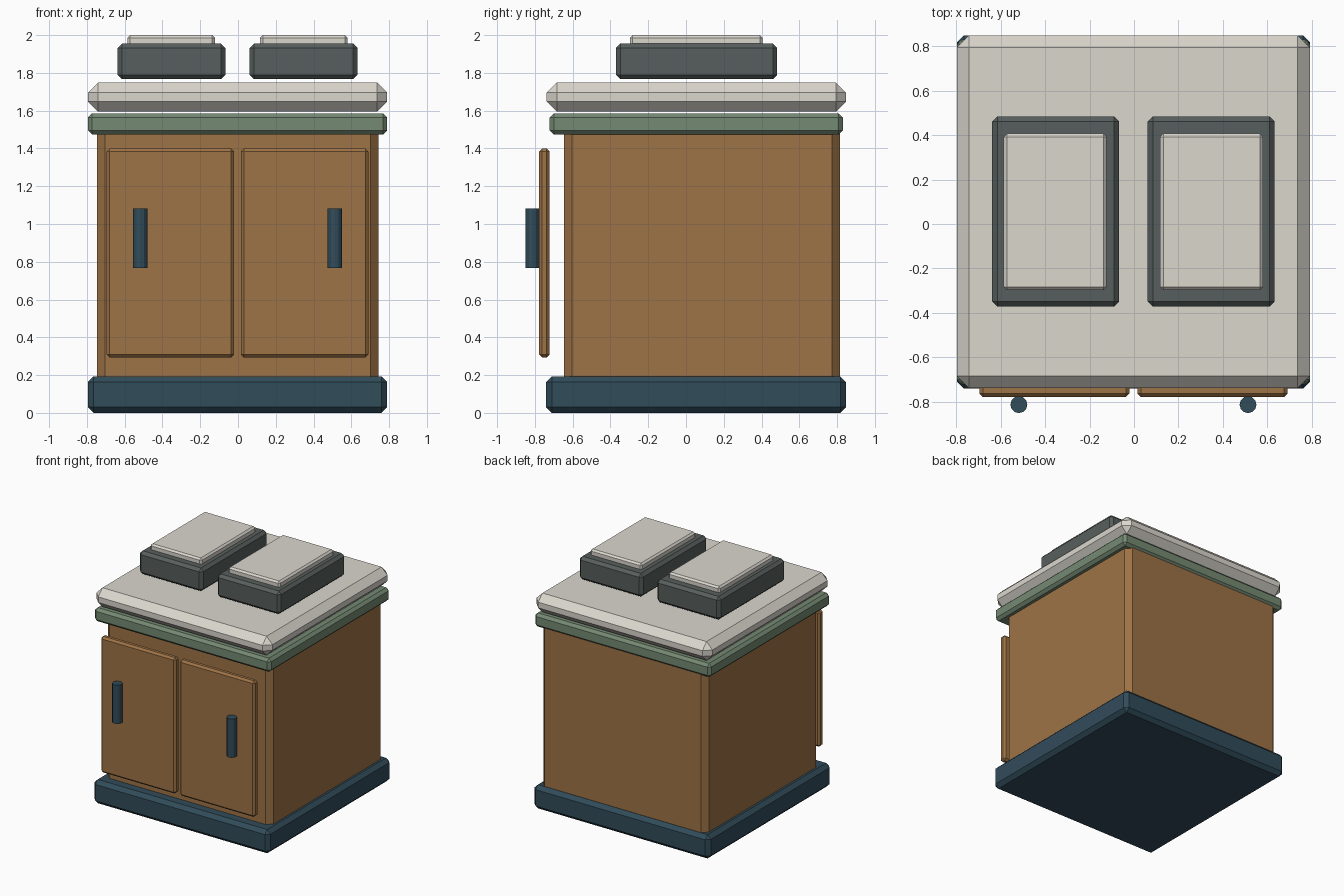
import bpy

if "Cube" in bpy.data.objects:
    bpy.data.objects.remove(bpy.data.objects["Cube"])


def material(name, rgb):
    """Flat material from 0-255 sRGB values, stored as linear."""
    m = bpy.data.materials.new(name)
    lin = [((c / 255 + 0.055) / 1.055) ** 2.4 for c in rgb]
    m.diffuse_color = (*lin, 1.0)
    m.use_nodes = True
    m.node_tree.nodes["Principled BSDF"].inputs["Base Color"].default_value = m.diffuse_color
    return m


WOOD = material("warm wood", (158, 115, 70))
NAVY = material("dark blue", (49, 76, 90))
GREEN = material("sage green", (117, 138, 115))
CREAM = material("cream", (219, 215, 206))
SLATE = material("slate grey", (87, 95, 93))


def box(name, x, y, z, bevel, mat):
    """Chamfered box spanning the given (min, max) ranges."""
    bpy.ops.mesh.primitive_cube_add(
        size=1, location=[(a + b) / 2 for a, b in (x, y, z)])
    ob = bpy.context.object
    ob.name = name
    ob.scale = [b - a for a, b in (x, y, z)]
    bpy.ops.object.transform_apply(location=False, rotation=False, scale=True)
    mod = ob.modifiers.new("chamfer", 'BEVEL')
    mod.width = bevel
    mod.segments = 1
    ob.data.materials.append(mat)
    return ob


# Cabinet body, plinth and worktop
box("plinth", (-0.795, 0.79), (-0.74, 0.847), (0, 0.193), 0.03, NAVY)
box("cabinet_body", (-0.747, 0.743), (-0.645, 0.815), (0.14, 1.53), 0.042, WOOD)
box("trim_band", (-0.795, 0.79), (-0.722, 0.83), (1.474, 1.585), 0.022, GREEN)
box("worktop", (-0.795, 0.79), (-0.738, 0.848), (1.595, 1.749), 0.054, CREAM)

# Left and right doors, handles, and raised blocks with pads
for side, s in (("left", -1), ("right", 1)):
    def span(a, b):
        return tuple(sorted((s * a - 0.0025, s * b - 0.0025)))

    box(side + "_door", span(0.018, 0.693), (-0.778, -0.722), (0.293, 1.4),
        0.016, WOOD)
    box(side + "_block", span(0.064, 0.635), (-0.371, 0.483), (1.767, 1.955),
        0.023, SLATE)
    box(side + "_pad", span(0.12, 0.583), (-0.297, 0.406), (1.94, 2.0),
        0.014, CREAM)
    bpy.ops.mesh.primitive_cylinder_add(
        vertices=12, radius=0.038, depth=0.315,
        location=(s * 0.515 - 0.0025, -0.812, 0.924))
    handle = bpy.context.object
    handle.name = side + "_handle"
    handle.data.materials.append(NAVY)
